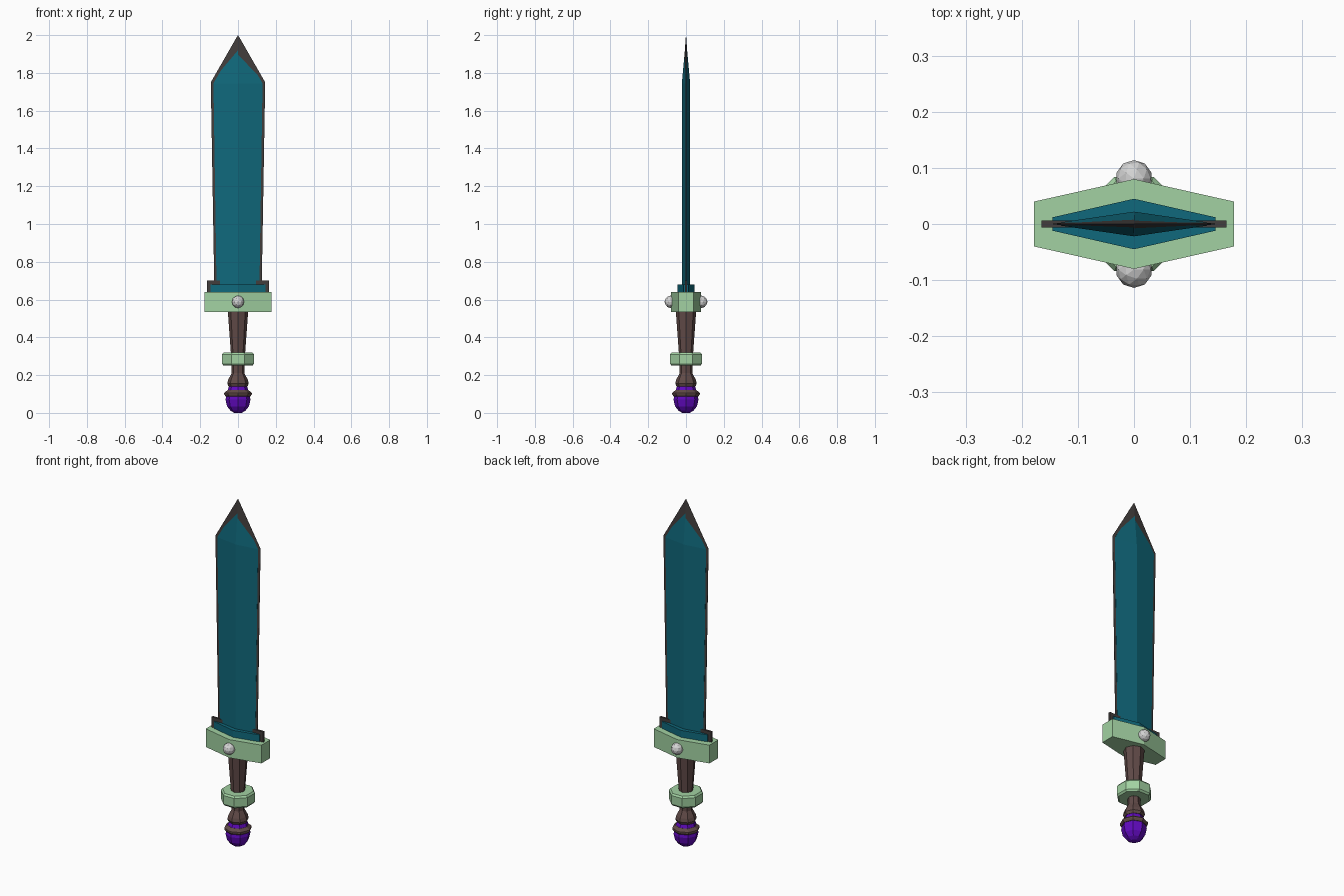
import bpy
import bmesh
import math

cube = bpy.data.objects.get("Cube")
if cube:
    bpy.data.objects.remove(cube, do_unlink=True)


def material(name, rgb):
    m = bpy.data.materials.new(name)
    m.use_nodes = True
    m.diffuse_color = (*rgb, 1)
    bsdf = next(n for n in m.node_tree.nodes if n.type == 'BSDF_PRINCIPLED')
    bsdf.inputs["Base Color"].default_value = (*rgb, 1)
    return m


teal = material("teal", (0.005, 0.14, 0.20))
dark = material("dark_edge", (0.055, 0.047, 0.045))
green = material("pale_green", (0.36, 0.64, 0.36))
brown = material("brown", (0.12, 0.07, 0.065))
purple = material("purple", (0.12, 0.003, 0.52))
silver = material("silver", (0.65, 0.65, 0.65))


def finish(name, bm, mat):
    bmesh.ops.recalc_face_normals(bm, faces=bm.faces)
    mesh = bpy.data.meshes.new(name)
    bm.to_mesh(mesh)
    bm.free()
    mesh.materials.append(mat)
    obj = bpy.data.objects.new(name, mesh)
    bpy.context.collection.objects.link(obj)
    return obj


def loft(name, rings, mat):
    """Join equal rings of points into a closed solid."""
    bm = bmesh.new()
    loops = [[bm.verts.new(p) for p in ring] for ring in rings]
    count = len(loops[0])
    for low, high in zip(loops, loops[1:]):
        for i in range(count):
            j = (i + 1) % count
            bm.faces.new((low[i], low[j], high[j], high[i]))
    bm.faces.new(loops[0][::-1])
    bm.faces.new(loops[-1])
    return finish(name, bm, mat)


def lens(name, sections, mat):
    """Six-sided solid; each section is height, half width, ridge, edge depth."""
    return loft(name, [[(w, e, z), (0, r, z), (-w, e, z),
                        (-w, -e, z), (0, -r, z), (w, -e, z)]
                       for z, w, r, e in sections], mat)


def lathe(name, profile, mat, sides=8, turn=0.0):
    """Faceted turned solid; the profile lists height and radius."""
    step = math.tau / sides
    return loft(name, [[(r * math.cos(i * step + turn),
                         r * math.sin(i * step + turn), z)
                        for i in range(sides)] for z, r in profile], mat)


# Blade with a central ridge, and the thin cutting edge around it
lens("blade", [(0.64, 0.113, 0.022, 0.003), (1.745, 0.13, 0.022, 0.003),
               (1.965, 0.001, 0.002, 0.001)], teal)
lens("cutting_edge", [(0.64, 0.125, 0.018, 0.0005), (1.75, 0.144, 0.018, 0.0005),
                      (2.0, 0.0005, 0.0005, 0.0003)], dark)

# Blade base with its side wings
lens("blade_base", [(0.635, 0.145, 0.045, 0.012), (0.68, 0.145, 0.045, 0.012)], teal)
lens("base_wings", [(0.635, 0.165, 0.006, 0.006), (0.70, 0.165, 0.006, 0.006)], dark)

# Crossguard and its round studs
lens("crossguard", [(0.535, 0.178, 0.08, 0.04), (0.64, 0.178, 0.08, 0.04)], green)
for side, label in ((-1, "front"), (1, "back")):
    bm = bmesh.new()
    bmesh.ops.create_icosphere(bm, subdivisions=2, radius=0.033)
    stud = finish(label + "_stud", bm, silver)
    stud.location = (0, side * 0.081, 0.588)

# Grip and collar
lathe("grip", [(0.14, 0.05), (0.155, 0.057), (0.175, 0.052), (0.21, 0.034),
               (0.26, 0.033), (0.32, 0.038), (0.54, 0.054)], brown)
lathe("collar", [(0.25, 0.083), (0.26, 0.091), (0.31, 0.091), (0.32, 0.083)],
      green, turn=math.pi / 8)

# Pommel orb and the ring around it
lathe("pommel_orb", [(0.0, 0.02), (0.012, 0.04), (0.035, 0.058), (0.07, 0.066),
                     (0.105, 0.06), (0.145, 0.046)], purple)
lathe("pommel_ring", [(0.088, 0.066), (0.098, 0.073), (0.106, 0.073),
                      (0.12, 0.056)], brown)
